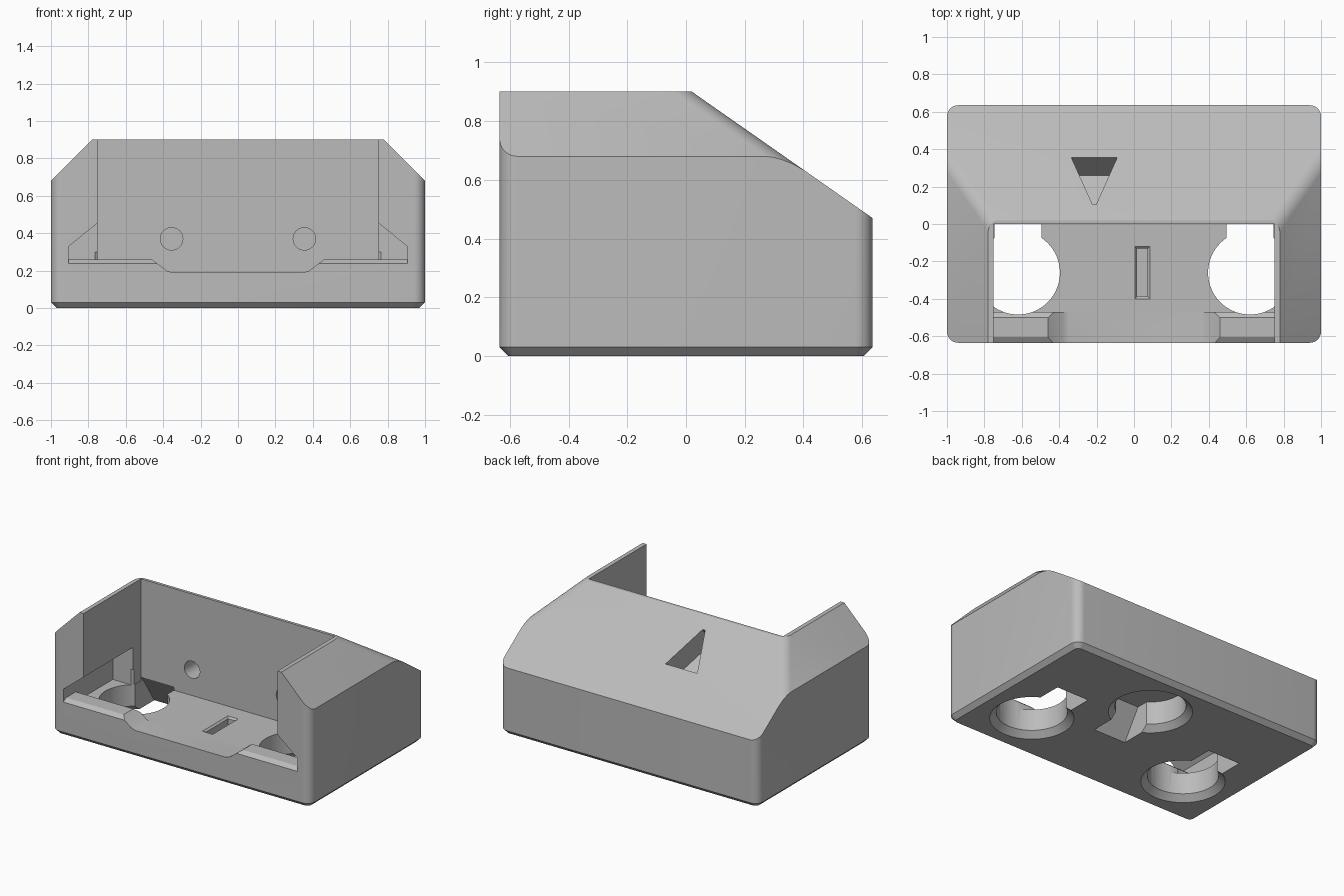
import bpy, bmesh, math
from mathutils import Vector

cube = bpy.data.objects.get("Cube")
if cube:
    bpy.data.objects.remove(cube, do_unlink=True)

grey = bpy.data.materials.new("light_grey")
grey.use_nodes = True
grey.diffuse_color = (0.5, 0.5, 0.5, 1)
grey.node_tree.nodes["Principled BSDF"].inputs["Base Color"].default_value = (0.5, 0.5, 0.5, 1)


def make_object(name, bm):
    bmesh.ops.recalc_face_normals(bm, faces=bm.faces)
    mesh = bpy.data.meshes.new(name)
    bm.to_mesh(mesh)
    bm.free()
    mesh.materials.append(grey)
    obj = bpy.data.objects.new(name, mesh)
    bpy.context.collection.objects.link(obj)
    return obj


def loft(rings):
    """Closed solid through rings of equal point count."""
    bm = bmesh.new()
    loops = [[bm.verts.new(p) for p in ring] for ring in rings]
    n = len(loops[0])
    for a, b in zip(loops, loops[1:]):
        for i in range(n):
            j = (i + 1) % n
            bm.faces.new((a[i], a[j], b[j], b[i]))
    bm.faces.new(loops[0][::-1])
    bm.faces.new(loops[-1])
    return bm


def rounded_rect(hx, hy, r, z, steps=8):
    pts = []
    for k, (sx, sy) in enumerate([(1, 1), (-1, 1), (-1, -1), (1, -1)]):
        for i in range(steps + 1):
            a = math.pi / 2 * (k + i / steps)
            pts.append((sx * (hx - r) + r * math.cos(a), sy * (hy - r) + r * math.sin(a), z))
    return pts


def slice_off(bm, point, normal):
    bmesh.ops.bisect_plane(bm, geom=bm.verts[:] + bm.edges[:] + bm.faces[:], dist=1e-6,
                           plane_co=point, plane_no=normal, clear_outer=True)
    bmesh.ops.holes_fill(bm, edges=[e for e in bm.edges if e.is_boundary], sides=0)


# Housing block: rounded corners, chamfered base, sloped back and sides
HX, HY, TOP = 1.0, 0.635, 0.9
bm = loft([rounded_rect(HX - 0.03, HY - 0.03, 0.03, 0),
           rounded_rect(HX, HY, 0.06, 0.03),
           rounded_rect(HX, HY, 0.06, TOP)])
back_n = Vector((0, 0.43, 0.615)).normalized()
back_p = Vector((0, 0.02, TOP))
slice_off(bm, back_p, back_n)
BLEND = 0.1
for s in (-1, 1):
    side_n = Vector((s, 0, 1)).normalized()
    side_p = Vector((s * 0.78, 0.02, TOP))
    slice_off(bm, side_p, side_n)
    # soft edge where the side slope meets the back slope
    k = BLEND / (1 + side_n.dot(back_n))
    centre = side_p - (side_n + back_n) * k
    for i in range(1, 6):
        n = side_n.slerp(back_n, i / 6) if hasattr(side_n, "slerp") else side_n.lerp(back_n, i / 6)
        n.normalize()
        slice_off(bm, centre + n * BLEND, n)
housing = make_object("housing", bm)


def cut(bm):
    cutter = make_object("cutter", bm)
    cutter.hide_render = True
    mod = housing.modifiers.new("cut", "BOOLEAN")
    mod.operation = "DIFFERENCE"
    mod.solver = "EXACT"
    mod.object = cutter
    bpy.context.view_layer.objects.active = housing
    bpy.ops.object.modifier_apply(modifier=mod.name)
    mesh = cutter.data
    bpy.data.objects.remove(cutter, do_unlink=True)
    bpy.data.meshes.remove(mesh)


def prism_y(profile, y0, y1):
    return loft([[(x, y, z) for x, z in profile] for y in (y0, y1)])


def prism_x(profile, x0, x1):
    return loft([[(x, y, z) for y, z in profile] for x in (x0, x1)])


def mirrored(half):
    return half + [(-x, z) for x, z in half[::-1]]


def lathe(x, y, profile, n=64):
    return loft([[(x + r * math.cos(2 * math.pi * i / n), y + r * math.sin(2 * math.pi * i / n), z)
                  for i in range(n)] for r, z in profile])


# Open bay, front opening with raised lips, and side pockets
FLOOR, BAY = 0.19, 0.75
cut(prism_y(mirrored([(BAY, FLOOR), (BAY, 1.1)]), -0.47, 0))
cut(prism_y(mirrored([(0.35, FLOOR), (0.38, 0.2), (0.46, 0.26), (0.905, 0.26),
                      (0.905, 0.33), (BAY, 0.455), (BAY, 1.1)]), -0.7, -0.4))
cut(prism_y(mirrored([(0.905, FLOOR), (0.905, 0.33), (BAY, 0.455)]), -0.465, -0.09))

# Chamfers on the lips
cut(prism_x([(-0.7, 0.195), (-0.605, 0.26), (-0.605, 0.27), (-0.7, 0.27)], -0.905, 0.905))
cut(prism_x([(-0.5, 0.27), (-0.5, 0.26), (-0.44, 0.21), (-0.44, 0.27)], -0.905, 0.905))

# Round sockets in the base, each with a ramped slot
for x, y, d, height in [(0.62, -0.26, 1, 0.3), (-0.62, -0.26, 1, 0.3), (0.1, 0.28, -1, 0.2)]:
    cut(lathe(x, y, [(0.286, -0.02), (0.224, 0.04), (0.224, height)]))
    ramp = [(0, -0.05), (0.43, -0.05), (0.4, 0), (0.4 - 0.65 * height, height), (0, height)]
    cut(prism_x([(y + d * u, z) for u, z in ramp], x - 0.125, x + 0.125))

# Wire bores in the bay wall
for s in (-1, 1):
    ring = [2 * math.pi * i / 32 for i in range(32)]
    cut(prism_y([(s * 0.355 + 0.06 * math.cos(a), 0.37 + 0.06 * math.sin(a)) for a in ring], -0.05, 0.25))

# Blind slot in the bay floor with a bevelled rim
cut(loft([[(0.045 + sx * hx, -0.26 + sy * hy, z) for sx, sy in ((1, 1), (-1, 1), (-1, -1), (1, -1))]
          for hx, hy, z in [(0.028, 0.128, 0.12), (0.028, 0.128, 0.178), (0.052, 0.152, 0.202)]]))


# Arrow-shaped recess, sunk square to the back slope
def on_slope(x, y, depth):
    p = Vector((x, y, TOP - (y - 0.02) * 0.43 / 0.615))
    return p - back_n * depth


arrow = [(-0.335, 0.355), (-0.222, 0.105), (-0.202, 0.105), (-0.09, 0.355)]
cut(loft([[on_slope(x, y, d) for x, y in arrow] for d in (0.165, -0.05)]))

# Smooth curves, crisp edges
bpy.ops.object.select_all(action="DESELECT")
housing.select_set(True)
bpy.context.view_layer.objects.active = housing
bpy.ops.object.shade_smooth_by_angle(angle=math.radians(25))
